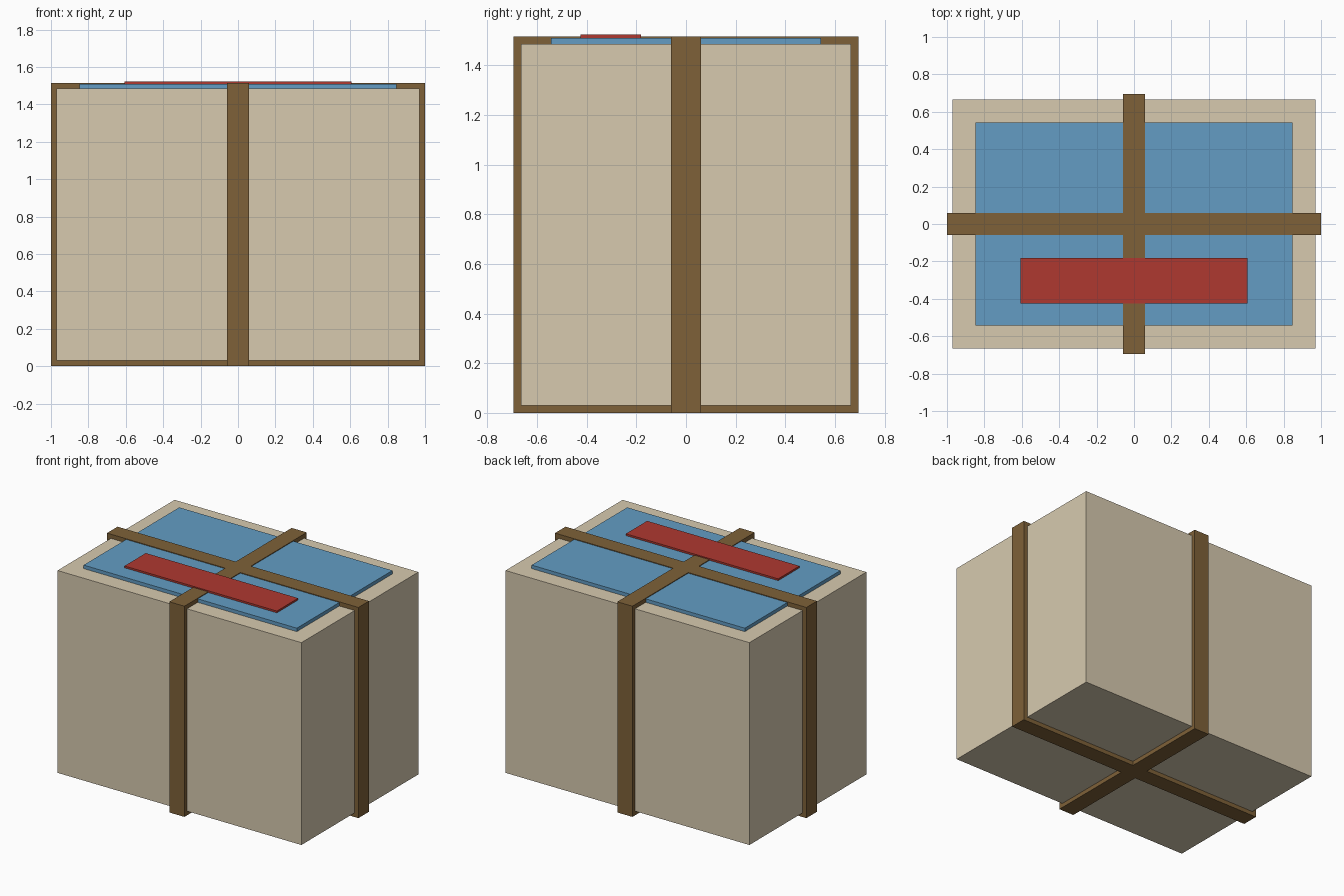
import bpy, bmesh
from mathutils import Matrix

if "Cube" in bpy.data.objects:
    bpy.data.objects.remove(bpy.data.objects["Cube"])


def material(name, rgb):
    m = bpy.data.materials.new(name)
    m.diffuse_color = (*rgb, 1)
    m.use_nodes = True
    m.node_tree.nodes["Principled BSDF"].inputs["Base Color"].default_value = m.diffuse_color
    return m


CARD = material("cardboard", (0.68, 0.59, 0.43))
STRAP = material("strap_brown", (0.21, 0.12, 0.04))
BLUE = material("blue_panel", (0.125, 0.335, 0.55))
RED = material("red_label", (0.43, 0.04, 0.03))


def finish(bm, name, mat):
    bmesh.ops.recalc_face_normals(bm, faces=bm.faces)
    mesh = bpy.data.meshes.new(name)
    bm.to_mesh(mesh)
    bm.free()
    mesh.materials.append(mat)
    obj = bpy.data.objects.new(name, mesh)
    bpy.context.collection.objects.link(obj)
    return obj


def block(name, mat, lo, hi):
    """Box between two opposite corners."""
    bm = bmesh.new()
    size = [b - a for a, b in zip(lo, hi)]
    mid = [(a + b) / 2 for a, b in zip(lo, hi)]
    bmesh.ops.create_cube(bm, size=1, matrix=Matrix.Translation(mid) @ Matrix.Diagonal((*size, 1)))
    return finish(bm, name, mat)


def band(name, half_span, axis):
    """Closed rectangular loop around the box, running along axis 0 (x) or 1 (y)."""
    t, w, top = 0.03, 0.06, 1.515
    bm = bmesh.new()

    def ring(side, inset):
        s = half_span - inset
        pts = [(-s, inset), (s, inset), (s, top - inset), (-s, top - inset)]
        return [bm.verts.new((a, side, z) if axis == 0 else (side, a, z)) for a, z in pts]

    rings = [ring(-w, 0), ring(w, 0), ring(w, t), ring(-w, t)]
    for k in range(4):
        r, q = rings[k], rings[(k + 1) % 4]
        for i in range(4):
            j = (i + 1) % 4
            bm.faces.new((r[i], r[j], q[j], q[i]))
    return finish(bm, name, STRAP)


# Main carton
block("box_body", CARD, (-0.97, -0.665, 0.03), (0.97, 0.665, 1.485))

# Two crossing straps
band("strap_lengthwise", 1.0, 0)
band("strap_crosswise", 0.695, 1)

# Blue lid panel and the red label resting on it
block("lid_panel", BLUE, (-0.848, -0.543, 1.485), (0.848, 0.543, 1.51))
block("lid_label", RED, (-0.606, -0.424, 1.51), (0.606, -0.182, 1.523))
